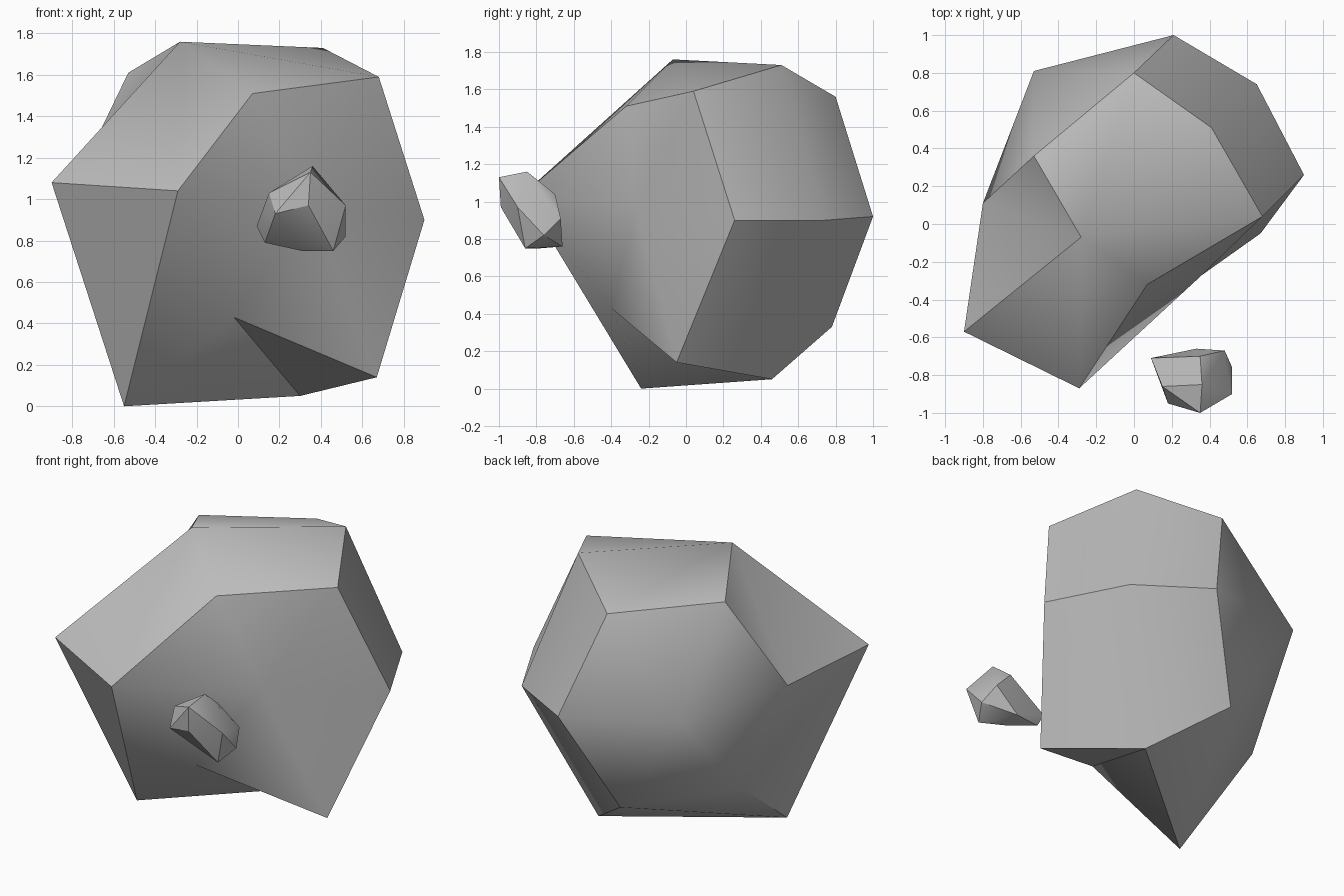
import bpy, bmesh, math

cube = bpy.data.objects.get("Cube")
if cube:
    bpy.data.objects.remove(cube, do_unlink=True)

stone = bpy.data.materials.new("stone_grey")
stone.use_nodes = True
GREY = (0.5, 0.5, 0.5, 1)
stone.diffuse_color = GREY
stone.node_tree.nodes["Principled BSDF"].inputs["Base Color"].default_value = GREY


def finish(name, bm, angle):
    """Turn a bmesh into a shaded stone object."""
    bmesh.ops.recalc_face_normals(bm, faces=bm.faces[:])
    mesh = bpy.data.meshes.new(name)
    bm.to_mesh(mesh)
    bm.free()
    mesh.materials.append(stone)
    obj = bpy.data.objects.new(name, mesh)
    bpy.context.collection.objects.link(obj)
    bpy.ops.object.select_all(action='DESELECT')
    obj.select_set(True)
    bpy.context.view_layer.objects.active = obj
    bpy.ops.object.shade_smooth_by_angle(angle=math.radians(angle))
    return obj


# Boulder corners
corners = dict(
    # upper rim and crown
    A=(-.90, -.57, 1.08), B=(-.29, -.87, 1.04), C=(.07, -.32, 1.51),
    D=(.68, .04, 1.59), E=(-.28, -.07, 1.76), F=(.41, .51, 1.73),
    G=(-.53, .36, 1.61), H=(0, .80, 1.56),
    # waist
    I=(.21, 1, .92), J=(.65, .74, .90), K=(.90, .26, .90),
    L=(-.53, .81, 1.0), M=(-.80, .11, 1.05), S=(.36, -.27, .96),
    # base
    N=(-.55, -.24, 0), O=(.30, .46, .05), P=(.67, -.05, .14),
    Q=(-.02, -.40, .43), R=(-.08, .78, .33), T=(-.63, .32, .42))

bm = bmesh.new()
vert = {key: bm.verts.new(co) for key, co in corners.items()}


def facet(keys):
    bm.faces.new([vert[k] for k in keys])


def fan(pole, ring):
    """Triangles from one pole to a closed ring of corners."""
    for a, b in zip(ring, ring[1:] + ring[0]):
        facet(pole + a + b)


fan("S", "BCDKPQ")      # front right bulge
fan("L", "HGMTRI")      # back left bulge
for keys in ("EFHG ECD EDF ABE BCE EGM EMA "      # crown
             "DFJK HFJ HJI KJOP JIRO "            # right flank
             "ABN ANT ATM RTN RNO QON QPO BNQ").split():  # underside
    facet(keys)
finish("boulder", bm, 35)

# Small stone floating in front, a faceted hull
pebble_points = [
    (.36, -.85, 1.16), (.35, -1, 1.13), (.34, -.99, .97), (.15, -.86, 1.03),
    (.18, -.95, .93), (.52, -.90, .97), (.52, -.76, .82), (.46, -.86, .75),
    (.13, -.72, .79), (.09, -.71, .87), (.48, -.67, .91), (.33, -.66, .76),
    (.31, -.78, .75), (.35, -.70, 1.04)]
bm = bmesh.new()
for co in pebble_points:
    bm.verts.new(co)
hull = bmesh.ops.convex_hull(bm, input=bm.verts[:])
loose = [v for v in bm.verts if not v.link_faces]
bmesh.ops.delete(bm, geom=loose, context='VERTS')
finish("pebble", bm, 30)
